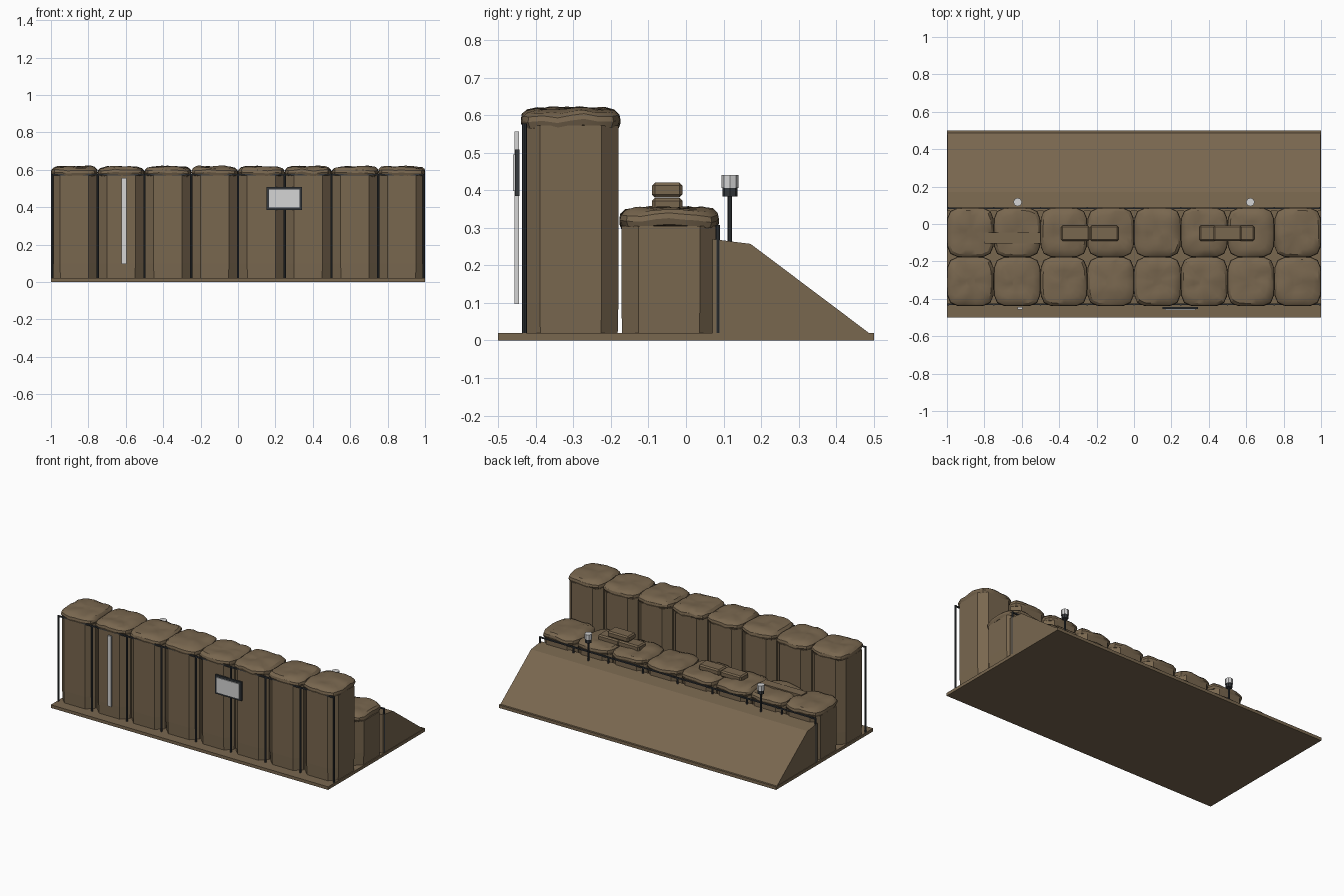
import bpy, bmesh, math
from mathutils import Vector, noise

if "Cube" in bpy.data.objects:
    bpy.data.objects.remove(bpy.data.objects["Cube"])


def material(name, rgb):
    m = bpy.data.materials.new(name)
    m.diffuse_color = (*rgb, 1)
    m.use_nodes = True
    m.node_tree.nodes["Principled BSDF"].inputs["Base Color"].default_value = m.diffuse_color
    return m


EARTH = material("earth_brown", (0.19, 0.135, 0.078))
DARK = material("dark_steel", (0.035, 0.04, 0.045))
PALE = material("pale_grey", (0.66, 0.66, 0.66))


def finish(name, bm, mat):
    bmesh.ops.recalc_face_normals(bm, faces=bm.faces)
    me = bpy.data.meshes.new(name)
    bm.to_mesh(me)
    bm.free()
    me.materials.append(mat)
    ob = bpy.data.objects.new(name, me)
    bpy.context.collection.objects.link(ob)
    return ob


def box(name, lo, hi, mat, bevel=0):
    bm = bmesh.new()
    bmesh.ops.create_cube(bm, size=1)
    lo, hi = Vector(lo), Vector(hi)
    for v in bm.verts:
        v.co = (lo + hi) / 2 + v.co * (hi - lo)
    if bevel:
        bmesh.ops.bevel(bm, geom=bm.edges[:], offset=bevel, segments=1, affect='EDGES')
    return finish(name, bm, mat)


def cylinder(name, x, y, z0, z1, r, mat, sides=8):
    bm = bmesh.new()
    bmesh.ops.create_cone(bm, cap_ends=True, segments=sides, radius1=r, radius2=r, depth=z1 - z0)
    bmesh.ops.translate(bm, verts=bm.verts, vec=(x, y, (z0 + z1) / 2))
    return finish(name, bm, mat)


def loft(bm, rings):
    for a, b in zip(rings, rings[1:]):
        for i in range(len(a)):
            j = (i + 1) % len(a)
            bm.faces.new((a[i], a[j], b[j], b[i]))


# chamfered square basket filled with earth
def basket(name, cx, cy, z1):
    hx, hy, c = 0.121, 0.127, 0.045
    outline = [(hx, -hy + c), (hx, hy - c), (hx - c, hy), (-hx + c, hy),
               (-hx, hy - c), (-hx, -hy + c), (-hx + c, -hy), (hx - c, -hy)]
    bm = bmesh.new()
    rings = [[bm.verts.new((cx + x * s, cy + y * s, z)) for x, y in outline]
             for z, s in ((0.015, 0.985), (0.1, 1), (z1, 1))]
    loft(bm, rings)
    bm.faces.new(rings[0])
    bm.faces.new(rings[-1])
    finish(name, bm, EARTH)


# lumpy soil heap on top of a basket
def soil_cap(name, cx, cy, z):
    n = 24
    bm = bmesh.new()
    rings = []
    for dz, s in ((-0.012, 0.97), (0.004, 1.02), (0.018, 1.0), (0.03, 0.9),
                  (0.036, 0.7), (0.037, 0.45), (0.036, 0.2)):
        ring = []
        for i in range(n):
            a = math.tau * i / n
            co, si = math.cos(a), math.sin(a)
            k = s / (abs(co) ** 4.5 + abs(si) ** 4.5) ** (1 / 4.5)
            x, y = cx + 0.123 * k * co, cy + 0.13 * k * si
            w = noise.noise(Vector((x * 16, y * 16, z * 5 + 3)))
            ring.append(bm.verts.new((x, y, z + dz + 0.011 * w)))
        rings.append(ring)
    loft(bm, rings)
    bm.faces.new(rings[0])
    bm.faces.new(rings[-1])
    ob = finish(name, bm, EARTH)
    ob.data.shade_smooth()
    ob.data.set_sharp_from_angle(angle=math.radians(30))


box("base_plate", (-1, -0.5, 0), (1, 0.5, 0.02), EARTH)

# tall front row and low rear row
for row, cy, top in (("tall", -0.307, 0.572), ("low", -0.045, 0.305)):
    for i in range(8):
        cx = -0.875 + 0.25 * i
        basket(f"{row}_basket_{i}", cx, cy, top)
        soil_cap(f"{row}_soil_{i}", cx, cy, top + 0.008)

# wire posts and top rails on the outer side of each row
for row, y, top in (("front", -0.43, 0.578), ("rear", 0.085, 0.308)):
    for i in range(9):
        x = max(-0.993, min(0.993, -1 + 0.25 * i))
        cylinder(f"{row}_post_{i}", x, y, 0.02, top, 0.006, DARK)
    box(f"{row}_rail", (-0.997, y - 0.004, top - 0.008), (0.997, y + 0.004, top), DARK)

# earth ramp behind
bm = bmesh.new()
profile = [(0.07, 0.015), (0.49, 0.015), (0.487, 0.02), (0.172, 0.257), (0.07, 0.27)]
ends = [[bm.verts.new((x, y, z)) for y, z in profile] for x in (-0.997, 0.997)]
loft(bm, ends)
for e in ends:
    bm.faces.new(e)
finish("earth_ramp", bm, EARTH)

# sandbags and plank on the low row
for i, (x, z) in enumerate(((-0.313, 0.34), (-0.158, 0.34), (0.425, 0.34), (0.568, 0.34), (0.5, 0.381))):
    box(f"sandbag_{i}", (x - 0.076, -0.091, z), (x + 0.076, -0.009, z + 0.039), EARTH, 0.008)
box("plank", (-0.8, -0.105, 0.325), (-0.5, -0.046, 0.355), EARTH)

# lamps on the ramp crest
for side, x in (("left", -0.622), ("right", 0.622)):
    cylinder(f"{side}_lamp_post", x, 0.117, 0.24, 0.39, 0.006, DARK)
    cylinder(f"{side}_lamp_collar", x, 0.117, 0.383, 0.406, 0.02, DARK)
    cylinder(f"{side}_lamp_head", x, 0.117, 0.406, 0.44, 0.023, PALE)

# marker strip and sign on the front
box("marker_strip", (-0.622, -0.457, 0.097), (-0.596, -0.445, 0.556), PALE)
box("sign_frame", (0.153, -0.455, 0.385), (0.342, -0.443, 0.508), DARK)
box("sign_panel", (0.167, -0.46, 0.398), (0.33, -0.453, 0.495), PALE)
